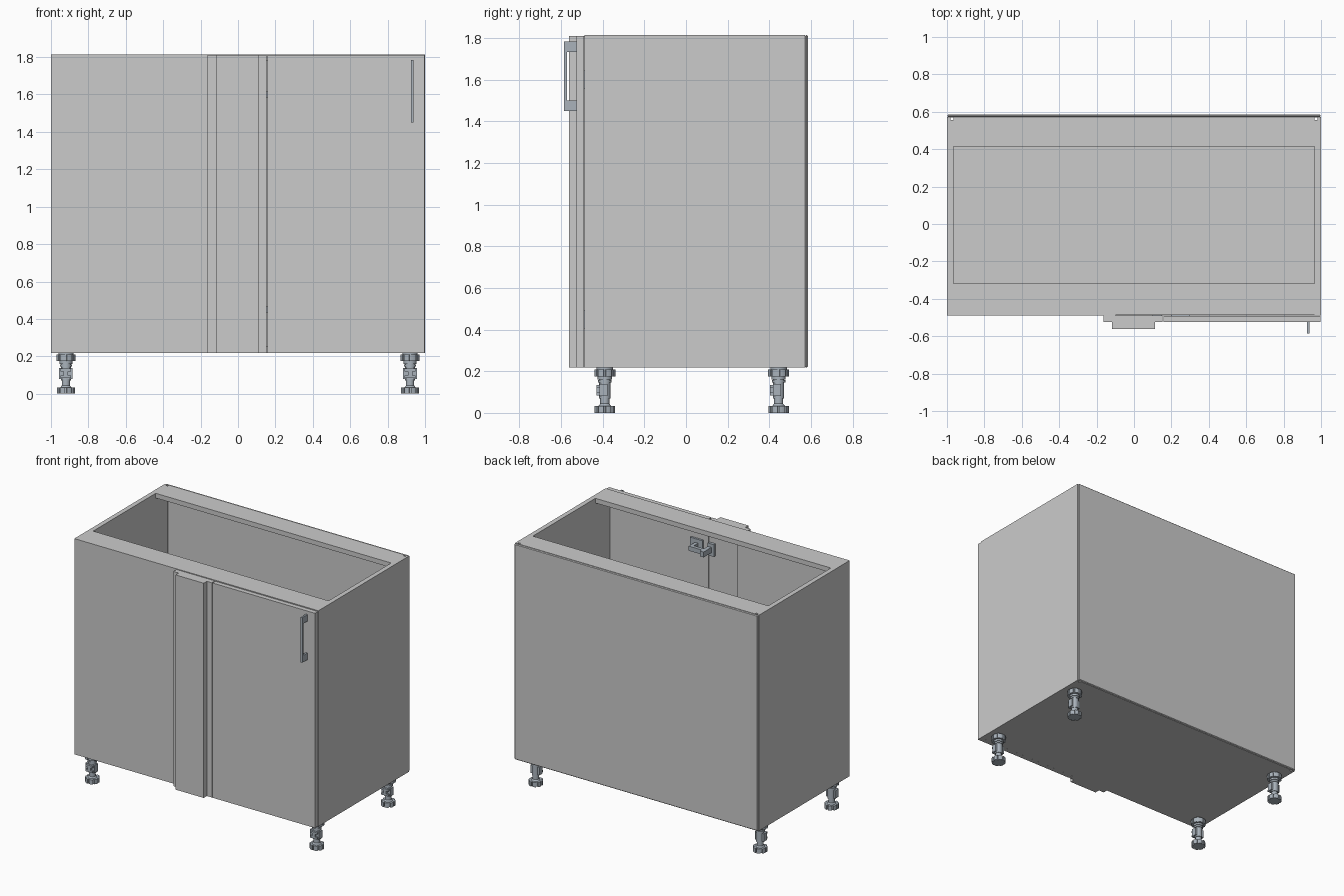
import bpy, bmesh, math
from mathutils import Matrix, Vector

if "Cube" in bpy.data.objects:
    bpy.data.objects.remove(bpy.data.objects["Cube"])

metal = bpy.data.materials.new("blue_grey")
metal.diffuse_color = (0.40, 0.45, 0.50, 1)
metal.use_nodes = True
metal.node_tree.nodes["Principled BSDF"].inputs["Base Color"].default_value = metal.diffuse_color


def add_box(bm, x0, x1, y0, y1, z0, z1):
    m = Matrix.Translation(((x0 + x1) / 2, (y0 + y1) / 2, (z0 + z1) / 2))
    m = m @ Matrix.Diagonal((x1 - x0, y1 - y0, z1 - z0, 1))
    bmesh.ops.create_cube(bm, size=1, matrix=m)


def add_prism(bm, pts, z0, z1):
    face = bm.faces.new([bm.verts.new((x, y, z0)) for x, y in pts])
    res = bmesh.ops.extrude_face_region(bm, geom=[face])
    for v in res["geom"]:
        if isinstance(v, bmesh.types.BMVert):
            v.co.z = z1


def add_cyl(bm, r, z0, z1, r2=None, n=24):
    bmesh.ops.create_cone(bm, cap_ends=True, segments=n, radius1=r, radius2=r2 or r,
                          depth=z1 - z0, matrix=Matrix.Translation((0, 0, (z0 + z1) / 2)))


def finish(bm, name, mat=None, loc=(0, 0, 0), smooth=False, bevel=0):
    bmesh.ops.recalc_face_normals(bm, faces=bm.faces)
    mesh = bpy.data.meshes.new(name)
    bm.to_mesh(mesh)
    bm.free()
    ob = bpy.data.objects.new(name, mesh)
    ob.location = loc
    bpy.context.collection.objects.link(ob)
    if mat:
        mesh.materials.append(mat)
    if bevel:
        mod = ob.modifiers.new("bevel", "BEVEL")
        mod.width, mod.segments = bevel, 1
    if smooth:
        bpy.ops.object.select_all(action="DESELECT")
        ob.select_set(True)
        bpy.context.view_layer.objects.active = ob
        bpy.ops.object.shade_smooth_by_angle(angle=math.radians(30))
    return ob


def box(name, *dims, mat=None, bevel=0):
    bm = bmesh.new()
    add_box(bm, *dims)
    return finish(bm, name, mat, bevel=bevel)


Z0, Z1 = 0.217, 1.815      # carcass bottom and top
YF, YB = -0.488, 0.572     # carcass front and back

# side panels, each with a vertical channel near the back
profile = [(1, YF), (1, YB), (.965, YB), (.965, .57), (.982, .57),
           (.982, .556), (.965, .556), (.965, YF)]
for side, s in (("left", -1), ("right", 1)):
    bm = bmesh.new()
    y_front = YF + .035 if s < 0 else YF
    add_prism(bm, [(s * x, max(y, y_front)) for x, y in profile], Z0, Z1)
    finish(bm, side + "_side_panel")

# floor, back and top rails
box("bottom_panel", -.965, .965, YF, YB, Z0, Z0 + .035)
box("back_panel", -.998, .998, YB, .585, Z0, Z1, bevel=.005)
box("front_top_rail", -.965, .965, YF + .001, -.318, Z1 - .035, Z1)
box("back_top_rail", -.965, .965, .415, YB, Z1 - .035, Z1)

# closed front half, stepped corner post and door
box("blind_front_panel", -1, -.10, YF, YF + .035, Z0, Z1)
box("corner_post_base", -.162, .153, -.525, YF, Z0 + .002, Z1 - .005)
box("corner_post_face", -.118, .112, -.562, -.525, Z0 + .002, Z1 - .005)
box("door", .159, .998, -.525, YF - .003, Z0 + .002, Z1 - .005)

# door handle
bm = bmesh.new()
add_box(bm, .924, .937, -.585, -.571, 1.45, 1.785)
for z in (1.45, 1.735):
    add_box(bm, .924, .937, -.571, -.525, z, z + .05)
finish(bm, "door_handle", metal)

# hinges inside the door
for name, z in (("upper_hinge", 1.60), ("lower_hinge", .45)):
    bm = bmesh.new()
    add_box(bm, .10, .15, YF, YF + .02, z - .045, z + .045)
    add_box(bm, .12, .15, YF, YF + .11, z - .02, z + .02)
    add_box(bm, .12, .26, YF + .06, YF + .085, z - .017, z + .017)
    add_box(bm, .235, .26, YF, YF + .085, z - .017, z + .017)
    add_box(bm, .20, .30, YF - .004, YF + .012, z - .045, z + .045)
    finish(bm, name, metal)

# adjustable legs: notched foot, post with collars, clip and top flange
def notched_ring(r_out, r_in, teeth):
    pts = []
    for i in range(teeth):
        for frac, r in ((-.38, r_in), (-.36, r_out), (-.12, r_out),
                        (.12, r_out), (.36, r_out), (.38, r_in)):
            a = 2 * math.pi * (i + .5 + frac) / teeth
            pts.append((r * math.cos(a), r * math.sin(a)))
    return pts

for fb, y in (("front", -.39), ("back", .445)):
    for side, x in (("left", -.92), ("right", .92)):
        bm = bmesh.new()
        add_prism(bm, notched_ring(.049, .040, 8), 0, .034)
        add_cyl(bm, .030, .034, .044, .022)
        add_cyl(bm, .022, .044, .08)
        add_cyl(bm, .027, .07, .165)
        add_cyl(bm, .032, .145, .157)
        add_cyl(bm, .034, .160, .176)
        add_prism(bm, notched_ring(.051, .045, 8), .174, .209)
        add_cyl(bm, .040, .209, Z0)
        add_box(bm, -.038, .036, -.026, .012, .080, .138)
        add_box(bm, -.030, .028, -.041, -.026, .084, .098)
        add_box(bm, -.030, .028, -.041, -.026, .120, .134)
        add_box(bm, -.012, .012, -.041, -.026, .098, .120)
        finish(bm, f"{fb}_{side}_leg", metal, (x, y, 0), smooth=True)
